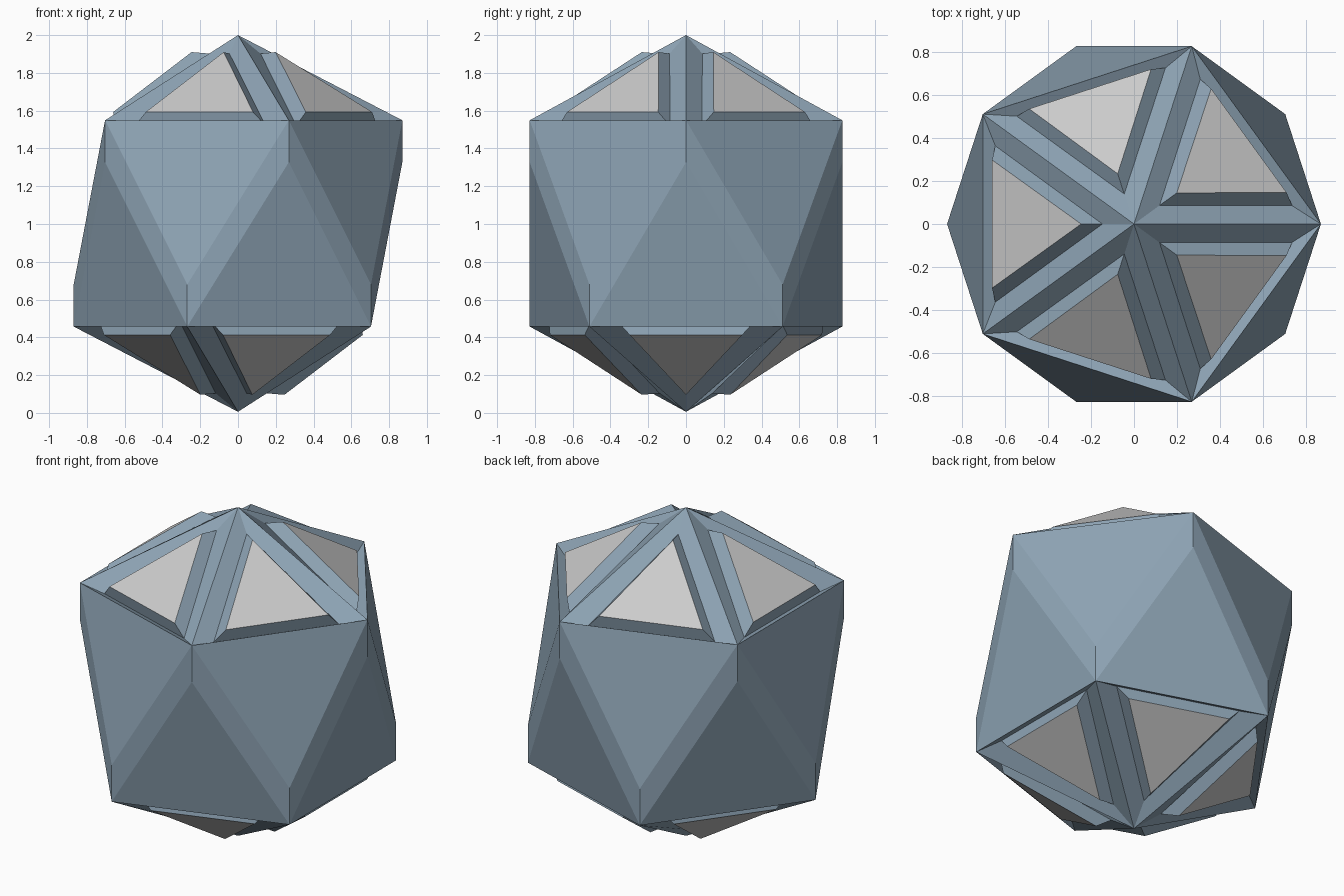
import bpy, bmesh
from math import sin, cos, radians

if "Cube" in bpy.data.objects:
    bpy.data.objects.remove(bpy.data.objects["Cube"])

CENTRE = 1.003
R = 0.87                      # radius of both vertex rings
APEX, RING, CREASE = 0.997, 0.546, 0.324


def pt(s, r, deg, h):
    """Polar point above the centre; s = -1 gives its point-mirrored twin."""
    a = radians(deg)
    return (s * r * cos(a), s * r * sin(a), CENTRE + s * h)


def triangle(s, mid, tip, corner):
    """Triangle on one cap facet: tip (r, h), corners (r, spread, h)."""
    r, spread, h = corner
    return [pt(s, tip[0], mid, tip[1]),
            pt(s, r, mid - spread, h), pt(s, r, mid + spread, h)]


def make(name, faces, colour=None):
    bm = bmesh.new()
    for f in faces:
        bm.faces.new([bm.verts.new(p) for p in f])
    bmesh.ops.remove_doubles(bm, verts=bm.verts, dist=0.0005)
    me = bpy.data.meshes.new(name)
    bm.to_mesh(me)
    bm.free()
    ob = bpy.data.objects.new(name, me)
    bpy.context.collection.objects.link(ob)
    if colour:
        mat = bpy.data.materials.new(name + "_paint")
        mat.diffuse_color = colour
        mat.use_nodes = True
        mat.node_tree.nodes["Principled BSDF"].inputs["Base Color"].default_value = mat.diffuse_color
        me.materials.append(mat)
    return ob


shell, panels = [], []
for s in (1, -1):
    def add(target, f):
        target.append(f if s == 1 else f[::-1])

    for k in range(5):
        a = 72 * k
        mid = a + 36
        # cap facet: ridged frame, valley, raised panel
        ridge = triangle(s, mid, (0, APEX), (R, 36, RING))
        valley = triangle(s, mid, (0.147, 0.899), (0.741, 29.4, 0.518))
        top = triangle(s, mid, (0.246, 0.907), (0.725, 24.3, 0.590))
        for outer, inner in ((ridge, valley), (valley, top)):
            for i in range(3):
                j = (i + 1) % 3
                add(shell, [outer[i], outer[j], inner[j], inner[i]])
        add(panels, top)
        # side triangle hanging from the ring edge to the opposite crease
        add(shell, [pt(s, R, a + 72, RING), pt(s, R, a, RING),
                    pt(s, R, mid, -CREASE)])
        # diagonal bands, made once for both caps
        if s == 1:
            for d in (-36, 36):
                band = [pt(1, R, a, RING), pt(1, R, a, CREASE),
                        pt(1, R, a + d, -RING), pt(1, R, a + d, -CREASE)]
                shell.append(band if d > 0 else band[::-1])

make("faceted_shell", shell, (0.27, 0.37, 0.46, 1))
make("cap_panels", panels)
